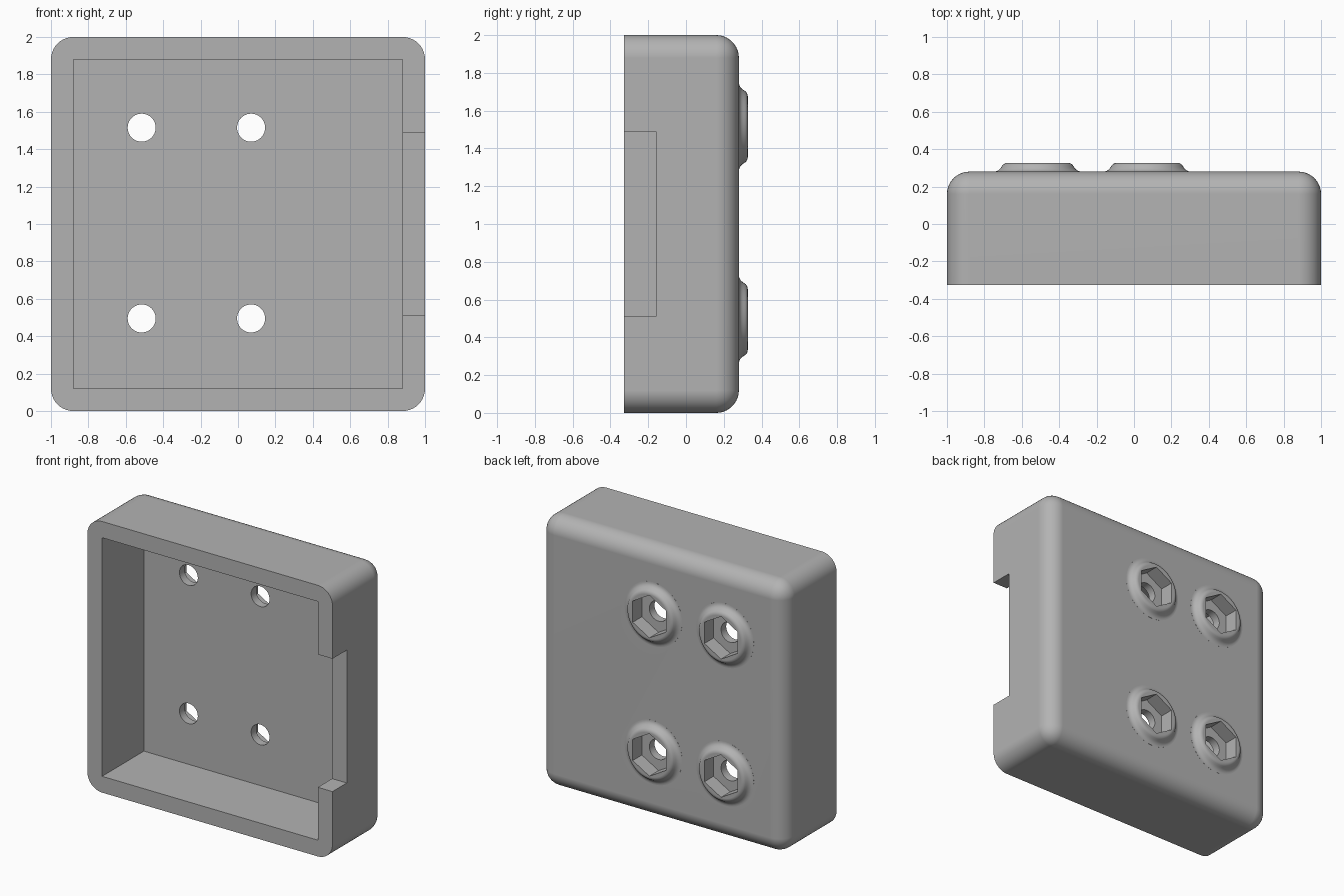
import bpy, bmesh, math
from mathutils import Vector, Matrix

if "Cube" in bpy.data.objects:
    bpy.data.objects.remove(bpy.data.objects["Cube"], do_unlink=True)

FRONT, BACK, TIP = -0.327, 0.28, 0.327   # depth of rim, back face and boss tops
R = 0.12                                 # wall thickness and edge radius

grey = bpy.data.materials.new("plain grey")
grey.use_nodes = True
colour = (0.45, 0.45, 0.45, 1)
grey.diffuse_color = colour
grey.node_tree.nodes["Principled BSDF"].inputs["Base Color"].default_value = colour


def finish(name, bm):
    bmesh.ops.recalc_face_normals(bm, faces=bm.faces)
    mesh = bpy.data.meshes.new(name)
    bm.to_mesh(mesh)
    bm.free()
    mesh.materials.append(grey)
    obj = bpy.data.objects.new(name, mesh)
    bpy.context.collection.objects.link(obj)
    return obj


def box(lo, hi):
    lo, hi = Vector(lo), Vector(hi)
    bm = bmesh.new()
    bmesh.ops.create_cube(bm, size=1)
    bmesh.ops.scale(bm, vec=hi - lo, verts=bm.verts)
    bmesh.ops.translate(bm, vec=(lo + hi) / 2, verts=bm.verts)
    return bm


def turned(profile, sides, x, z):
    """Solid of (radius, depth) rings around an axis along y, first point upward."""
    bm = bmesh.new()
    rings = []
    for r, y in profile:
        angles = [math.tau * i / sides for i in range(sides)]
        rings.append([bm.verts.new((x + r * math.sin(a), y, z + r * math.cos(a)))
                      for a in angles])
    for a, b in zip(rings, rings[1:]):
        for i in range(sides):
            j = (i + 1) % sides
            bm.faces.new((a[i], a[j], b[j], b[i]))
    bm.faces.new(rings[0])
    bm.faces.new(rings[-1])
    return bm


def combine(target, tool, operation):
    mod = target.modifiers.new("combine", 'BOOLEAN')
    mod.operation, mod.object, mod.solver = operation, tool, 'EXACT'
    bpy.context.view_layer.objects.active = target
    bpy.ops.object.modifier_apply(modifier=mod.name)
    bpy.data.objects.remove(tool, do_unlink=True)


# Tray shell: every edge rounded except those of the open front
bm = box((-1, FRONT, 0), (1, BACK, 2))
edges = [e for e in bm.edges if any(v.co.y > 0 for v in e.verts)]
bmesh.ops.bevel(bm, geom=edges, offset=R, segments=10, profile=0.5, affect='EDGES')
case = finish("case", bm)

# Hollow inside and cable notch in the left wall
hollow = box((R - 1, FRONT - 0.2, R), (1 - R, BACK - R, 2 - R))
combine(case, finish("hollow", hollow), 'DIFFERENCE')
notch = box((0.8, FRONT - 0.2, 0.51), (1.2, -0.16, 1.49))
combine(case, finish("notch", notch), 'DIFFERENCE')

# Flared boss profile: concave foot, then rounded shoulder
boss = [(0.235, BACK - 0.05), (0.235, BACK + 0.0005)]
for i in range(1, 6):
    a = math.radians(60) * i / 5
    boss.append((0.235 - 0.045 * math.sin(a), BACK + 0.045 * (1 - math.cos(a))))
for i in range(1, 8):
    a = math.radians(60) * (1 - i / 7)
    boss.append((0.161 + 0.035 * math.sin(a), TIP - 0.035 * (1 - math.cos(a))))

# Four bosses with hexagonal nut pockets and bolt holes
for x in (-0.515, 0.07):
    for z in (0.495, 1.515):
        combine(case, finish("boss", turned(boss, 48, x, z)), 'UNION')
        pocket = turned([(0.157, 0.22), (0.157, 0.5)], 6, x, z)
        combine(case, finish("nut_pocket", pocket), 'DIFFERENCE')
        hole = turned([(0.075, 0.1), (0.075, 0.4)], 40, x, z)
        combine(case, finish("bolt_hole", hole), 'DIFFERENCE')

# Smooth rounded areas while keeping creases sharp
bpy.ops.object.select_all(action='DESELECT')
case.select_set(True)
bpy.context.view_layer.objects.active = case
bpy.ops.object.shade_smooth_by_angle(angle=math.radians(30))
normals = case.modifiers.new("weighted normals", 'WEIGHTED_NORMAL')
normals.keep_sharp = True
